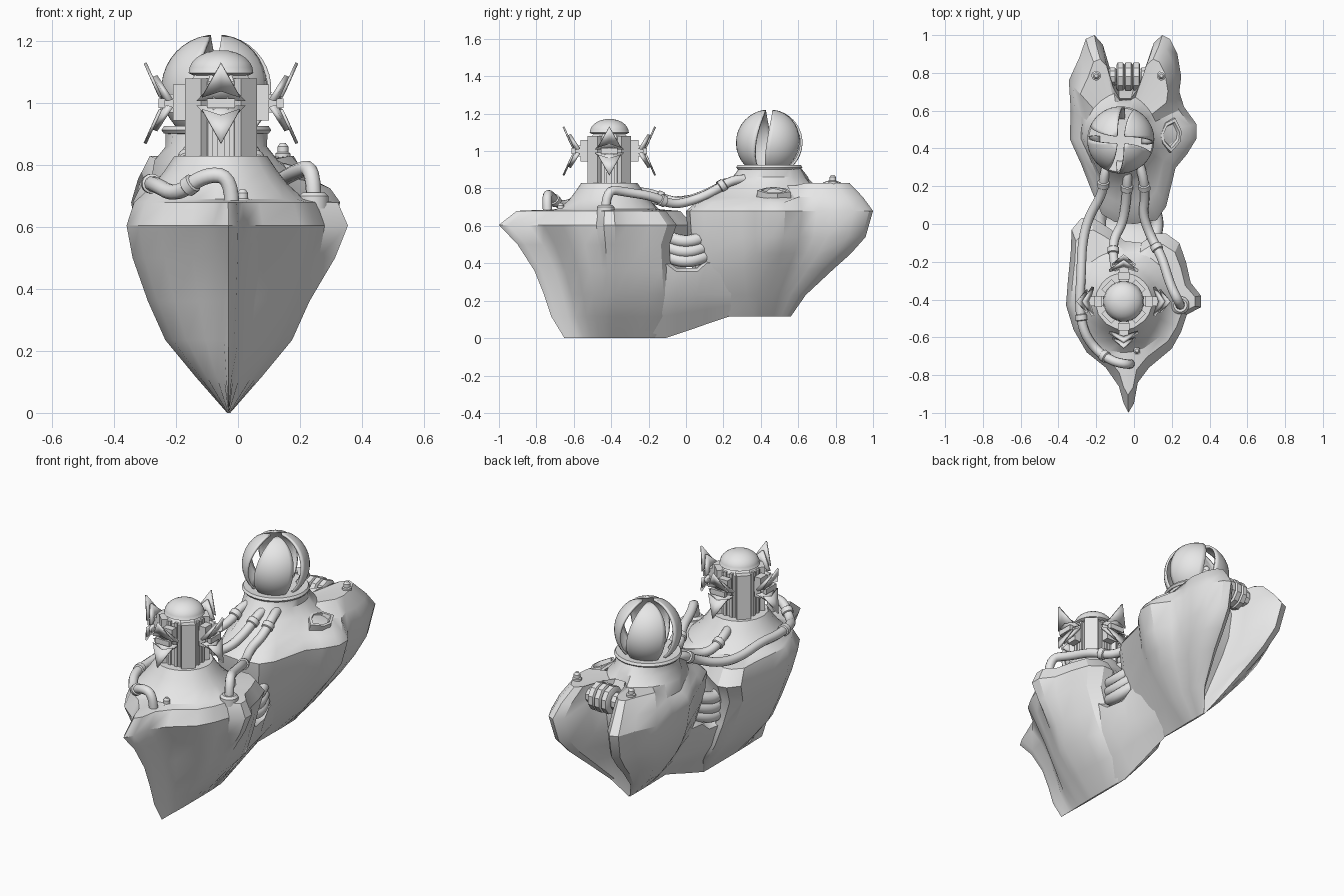
import bpy, bmesh, math
from mathutils import Vector, Matrix

if "Cube" in bpy.data.objects:
    bpy.data.objects.remove(bpy.data.objects["Cube"])

grey = bpy.data.materials.new("light_grey")
grey.diffuse_color = (0.8, 0.8, 0.8, 1)
grey.use_nodes = True
grey.node_tree.nodes["Principled BSDF"].inputs["Base Color"].default_value = grey.diffuse_color


def finish(ob, angle=35):
    ob.data.materials.clear()
    ob.data.materials.append(grey)
    bpy.ops.object.select_all(action='DESELECT')
    ob.select_set(True)
    bpy.context.view_layer.objects.active = ob
    bpy.ops.object.shade_smooth_by_angle(angle=math.radians(angle))
    return ob


def mesh(name, verts, faces, thick=0, angle=35):
    me = bpy.data.meshes.new(name)
    me.from_pydata([tuple(v) for v in verts], [], faces)
    bm = bmesh.new()
    bm.from_mesh(me)
    bmesh.ops.recalc_face_normals(bm, faces=bm.faces)
    bm.to_mesh(me)
    bm.free()
    ob = bpy.data.objects.new(name, me)
    bpy.context.collection.objects.link(ob)
    if thick:
        m = ob.modifiers.new("thickness", 'SOLIDIFY')
        m.thickness = thick
        m.offset = 0
    return finish(ob, angle)


def loft(name, rings, angle=35):
    n = len(rings[0])
    faces = [(k * n + i, k * n + (i + 1) % n, (k + 1) * n + (i + 1) % n, (k + 1) * n + i)
             for k in range(len(rings) - 1) for i in range(n)]
    faces += [tuple(range(n)), tuple(range((len(rings) - 1) * n, len(rings) * n))]
    return mesh(name, [p for r in rings for p in r], faces, 0, angle)


def lathe(name, profile, mat, n=16, angle=35):
    """Profile of (radius, height) turned about the local z axis."""
    return loft(name, [[mat @ Vector((r * math.cos(2 * math.pi * (i + .5) / n),
                                      r * math.sin(2 * math.pi * (i + .5) / n), z))
                        for i in range(n)] for r, z in profile], angle)


def at(x, y, z, direction=(0, 0, 1)):
    return Matrix.Translation((x, y, z)) @ Vector(direction).to_track_quat('Z', 'Y').to_matrix().to_4x4()


def box(name, mat, lo, hi):
    v = [mat @ Vector((x, y, z)) for z in (lo[2], hi[2])
         for x, y in ((lo[0], lo[1]), (hi[0], lo[1]), (hi[0], hi[1]), (lo[0], hi[1]))]
    return loft(name, [v[:4], v[4:]])


def tube(name, pts, radius):
    cu = bpy.data.curves.new(name, 'CURVE')
    cu.dimensions = '3D'
    cu.bevel_depth, cu.bevel_resolution, cu.use_fill_caps = radius, 3, True
    sp = cu.splines.new('NURBS')
    sp.points.add(len(pts) - 1)
    for p, c in zip(sp.points, pts):
        p.co = (*c, 1)
    sp.order_u, sp.use_endpoint_u, sp.resolution_u = 3, True, 5
    ob = bpy.data.objects.new(name, cu)
    bpy.context.collection.objects.link(ob)
    bpy.ops.object.select_all(action='DESELECT')
    ob.select_set(True)
    bpy.context.view_layer.objects.active = ob
    bpy.ops.object.convert(target='MESH')
    return finish(bpy.context.view_layer.objects.active, 50)


def hull_rings(outline, layers, keel, mid):
    """Rings up to the rim: (height, width factor, first y, last y, widest); mid keeps its y."""
    y0, y1 = min(p[1] for p in outline), max(p[1] for p in outline)
    return [[(keel + min(x - keel, w) * s,
              mid + (y - mid) * ((b - mid) / (y1 - mid) if y > mid else (a - mid) / (y0 - mid)), z)
             for x, y in outline] for z, s, a, b, w in layers]


def deck_rings(outline, centre, steps, cone, squeeze=0):
    """Inset copies of the rim, then rings climbing a cone."""
    c, rings = Vector(centre), []
    offs = [Vector(p) - c for p in outline]
    for sx, sy, z_front, z_back, split in steps:
        ring = [c + Vector((o.x * sx, o.y * sy)) for o in offs]
        rings.append([(*p, z_back if p.y > split else z_front) for p in ring])
    for r, z in cone:
        rings.append([(*(c + (p - c).normalized() * min(
            r * (1 - squeeze * (z < .9) * abs(o.normalized().x)), (p - c).length * .96)), z)
            for o, p in zip(offs, ring)])
    return rings


# Front hull and its deck
front = [(-.03, -1), (0, -.95), (.02, -.84), (.08, -.76), (.2, -.66), (.25, -.57), (.28, -.48),
         (.355, -.44), (.355, -.38), (.3, -.31), (.275, -.2), (.24, -.1), (.17, -.05), (.11, -.05),
         (.04, -.1), (-.05, -.09), (-.12, -.03), (-.18, .01), (-.23, .04), (-.28, .03), (-.33, -.03),
         (-.335, -.15), (-.35, -.3), (-.36, -.43), (-.32, -.56), (-.25, -.68), (-.15, -.76),
         (-.08, -.86), (-.055, -.95)]
rings = hull_rings(front, [(0, .015, -.65, -.11, .33), (.115, .32, -.72, -.02, .33),
                           (.235, .62, -.76, .01, .33), (.36, .79, -.81, .0, .33),
                           (.5, .94, -.9, -.01, .365), (.605, 1, -1, .04, 1)], -.03, -.38)
rings += deck_rings(front, (-.055, -.41), [(.92, .84, .68, .68, 9)],
                    [(.27, .69), (.215, .74), (.18, .785), (.15, .83)])
loft("front_hull", rings, 30)

# Rear hull with twin stern prongs
rear = [(-.21, 1), (-.255, .98), (-.29, .88), (-.345, .76), (-.335, .6), (-.34, .45), (-.28, .32),
        (-.22, .17), (-.17, .06), (-.1, .02), (0, .01), (.12, .03), (.17, .1), (.22, .3), (.28, .37),
        (.33, .45), (.33, .53), (.265, .62), (.24, .7), (.25, .78), (.23, .9), (.19, .98), (.15, 1),
        (.105, .96), (.05, .8), (0, .73), (-.08, .73), (-.12, .8), (-.165, .95)]
rings = hull_rings(rear, [(.115, .015, .22, .56, 1), (.23, .36, .1, .64, .31), (.37, .68, .03, .79, .31),
                          (.45, .82, .04, .88, .33), (.54, .93, .01, .96, .35), (.68, 1, .0, 1, 1)], -.03, .42)
rings += deck_rings(rear, (-.07, .45), [(.92, .9, .725, .755, .6), (.78, .77, .75, .83, .6)],
                    [(.25, .815), (.205, .86), (.165, .91)], .2)
loft("rear_hull", rings, 32)

# Waist joining both hulls below the gap
waist = []
for y, keel, low, high, top in ((-.3, .0, .17, .21, .4), (-.2, .0, .165, .205, .44), (-.11, .0, .16, .195, .42),
                                (-.05, .02, .15, .18, .375), (.06, .057, .125, .16, .375), (.11, .075, .115, .152, .42),
                                (.23, .115, .085, .145, .43), (.34, .115, .07, .13, .4)):
    waist.append([(-.03 + x, y, z) for x, z in ((0, keel), (low * .5, (keel + .235) / 2), (low, .235),
                                                (high, top - .02), (high * .85, top), (-high * .85, top),
                                                (-high, top - .02), (-low, .235),
                                                (-low * .5, (keel + .235) / 2))])
loft("hull_waist", waist, 40)

# Octagonal turret with corner columns, slats and a cap
tx, ty = -.055, -.41
T = Matrix.Translation((tx, ty, 0))
lathe("turret_core", [(.108, .82), (.108, 1.07), (.085, 1.1)], T, 8)
lathe("turret_cap", [(.09, 1.09), (.107, 1.098)] +
      [(.105 * math.cos(a * math.pi / 14), 1.1 + .072 * math.sin(a * math.pi / 14)) for a in range(7)],
      T, 24, 40)
for k in range(4):
    C = T @ Matrix.Rotation(math.radians(45 + 90 * k), 4, 'Z')
    box("turret_column", C, (.08, -.037, .82), (.128, .037, 1.08))
    E = T @ Matrix.Rotation(math.radians(90 * k), 4, 'Z')
    for t in (-.028, .012):
        box("turret_slat", E, (.08, t, .82), (.108, t + .016, 1.08))
    # Emitter: arm, collar block, crossbar and flared fins
    box("emitter_arm", E, (.08, -.025, .97), (.19, .025, 1.03))
    box("emitter_block", E, (.115, -.03, .945), (.155, .03, 1.06))
    box("emitter_crossbar", E, (.18, -.045, .985), (.202, .045, 1.015))
    for s in (1, -1):
        def fin(name, pts, thick):
            mesh(name, [E @ Vector((r, t, 1 + s * z)) for r, t, z in pts],
                 [(0, 1, 2), (0, 2, 3)], thick)
        fin("outer_fin", [(.205, 0, .04), (.195, .062, .02), (.245, 0, .13), (.195, -.062, .02)], .01)
        fin("inner_fin", [(.185, 0, .012), (.162, .077, .01), (.213, 0, .088), (.162, -.077, .01)], .016)

# Segmented globe of four curved shells on a ring
gc, R = Vector((-.07, .445, 1.045)), .172
for k in range(4):
    verts, faces, nu, nv = [], [], 9, 14
    for j in range(nv + 1):
        th = math.radians(10 + 130 * j / nv)
        gap = min(.72, (.018 + .012 * math.sin(th) ** 2) / (R * math.sin(th)))
        half = math.pi / 4 - gap
        for i in range(nu + 1):
            ph = math.radians(45 + 90 * k) - .16 * th + half * (2 * i / nu - 1)
            verts.append(gc + R * Vector((math.sin(th) * math.cos(ph), math.sin(th) * math.sin(ph),
                                          math.cos(th))))
    for j in range(nv):
        for i in range(nu):
            a = j * (nu + 1) + i
            faces.append((a, a + 1, a + nu + 2, a + nu + 1))
    mesh("globe_shell", verts, faces, .012)
lathe("globe_ring", [(.13, .90), (.17, .902), (.178, .913), (.17, .926), (.13, .922)],
      Matrix.Translation((gc.x, gc.y, 0)), 32, 50)

# Deck pipes with collars
pipes = {
    "left_pipe": ([(-.14, .31, .85), (-.16, .26, .85), (-.165, .16, .79), (-.24, .04, .74),
                   (-.275, -.1, .73), (-.28, -.28, .75), (-.29, -.42, .74), (-.27, -.57, .74),
                   (-.2, -.67, .70), (-.11, -.73, .77), (-.02, -.745, .765), (-.02, -.74, .67)], (1, 6, 8)),
    "middle_pipe": ([(-.035, .31, .85), (-.035, .25, .85), (-.04, .13, .78), (-.06, .0, .73),
                     (-.11, -.08, .73), (-.11, -.2, .78), (-.09, -.25, .78)], (1, 4)),
    "right_pipe": ([(.03, .31, .85), (.05, .25, .85), (.06, .14, .78), (.045, .05, .74),
                    (.09, -.07, .71), (.15, -.18, .76), (.19, -.32, .78), (.245, -.43, .8),
                    (.245, -.43, .67)], (1, 4)),
}
for name, (pts, collars) in pipes.items():
    tube(name, pts, .025)
    for i in collars:
        a, b = Vector(pts[i]), Vector(pts[i + 1])
        lathe("pipe_collar", [(.026, -.018), (.032, -.014), (.032, .014), (.026, .018)],
              at(*((a + b) / 2), b - a), 14)
lathe("pipe_socket", [(.048, .66), (.048, .70), (.036, .712), (.024, .71)],
      Matrix.Translation((.245, -.43, 0)), 16)

# Bent tubes bridging the gap between the hulls, on both sides
for side in (1, -1):
    for z in (.435, .485, .54):
        x = -.03 + side * .08
        tube("bridge_tube", [(x, -.16, z + .03), (x + side * .05, -.1, z), (x + side * .08, .0, z - .03),
                             (x + side * .05, .1, z), (x, .16, z + .03)], .034)

# Ribbed barrel in the stern notch
for i in range(5):
    x = -.03 + .042 * (i - 2)
    r = (.05, .078, .08, .078, .05)[i]
    lathe("barrel_rib", [(r * .85, -.021), (r, -.014), (r, .014), (r * .85, .021)],
          at(x, .78, .768, (1, 0, 0)), 10)

# Deck studs
for x, y, z in ((.015, -.67, .67), (-.2, .785, .82), (.145, .785, .82)):
    lathe("deck_stud", [(.025, z), (.025, z + .018), (.018, z + .022), (.018, z + .04), (.009, z + .052)],
          Matrix.Translation((x, y, 0)), 12)

# Diamond hatch frame on the right of the rear deck
H = Matrix.Translation((.19, .47, .765)) @ Matrix.Rotation(math.radians(18), 4, 'Y')
shape = [(0, -.09), (.05, -.035), (.058, .02), (.022, .09), (-.03, .065), (-.06, .0), (-.045, -.045)]
loft("hatch_frame", [[H @ Vector((x * s, y * s, z)) for x, y in shape]
                     for s, z in ((1.05, -.05), (1, .026), (.78, .028), (.66, .005))])
